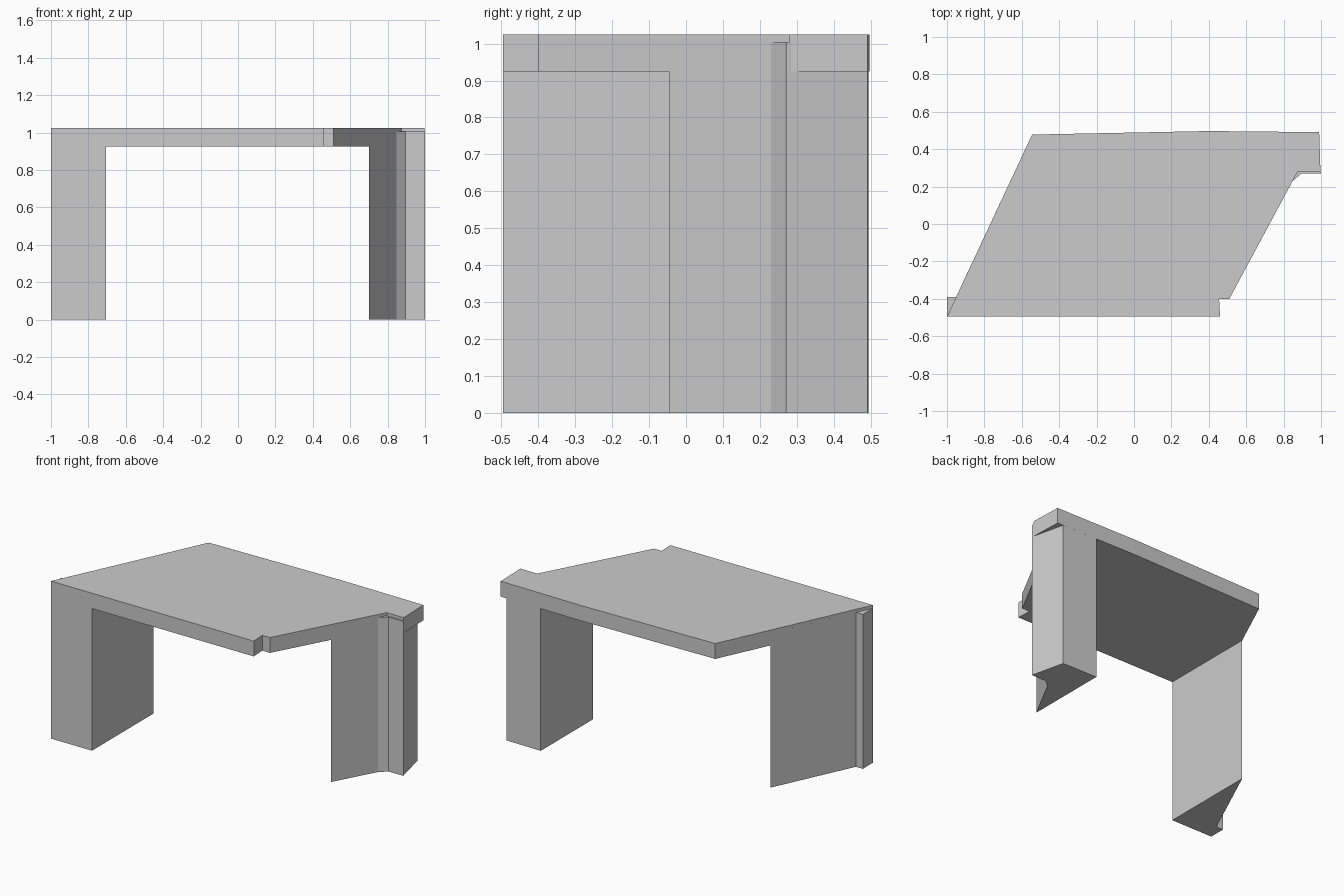
import bpy, bmesh

if "Cube" in bpy.data.objects:
    bpy.data.objects.remove(bpy.data.objects["Cube"])


def prism(name, outline, z0, z1):
    """Extrude a counter-clockwise plan outline from z0 to z1."""
    bm = bmesh.new()
    face = bm.faces.new([bm.verts.new((x, y, z0)) for x, y in outline])
    ext = bmesh.ops.extrude_face_region(bm, geom=[face], use_keep_orig=True)
    top = [g for g in ext["geom"] if isinstance(g, bmesh.types.BMVert)]
    bmesh.ops.translate(bm, verts=top, vec=(0, 0, z1 - z0))
    bmesh.ops.recalc_face_normals(bm, faces=bm.faces)
    mesh = bpy.data.meshes.new(name)
    bm.to_mesh(mesh)
    bm.free()
    obj = bpy.data.objects.new(name, mesh)
    bpy.context.collection.objects.link(obj)
    return obj


# Slanted top slab with a notched front right corner
table = prism("table", [
    (-1, -0.495), (0.46, -0.495), (0.455, -0.4), (0.51, -0.4),
    (0.875, 0.28), (0.997, 0.28), (0.99, 0.491), (0.4, 0.497),
    (-0.545, 0.478)], 0.925, 1.025)

# Left wedge leg, with a small lip outside the slab edge
left_leg = prism("left_leg", [
    (-1, -0.495), (-0.705, -0.495), (-0.705, 0.136),
    (-0.951, -0.39), (-1, -0.39)], 0, 1.005)

# Right wedge leg with a stepped front corner
right_leg = prism("right_leg", [
    (0.7, -0.046), (0.848, 0.23), (0.895, 0.269), (1, 0.271),
    (0.948, 0.491), (0.7, 0.494)], 0, 1.005)

# Fuse the legs and slab into one clean solid
for leg in (left_leg, right_leg):
    mod = table.modifiers.new("join_" + leg.name, "BOOLEAN")
    mod.operation = "UNION"
    mod.solver = "EXACT"
    mod.object = leg
graph = bpy.context.evaluated_depsgraph_get()
table.data = bpy.data.meshes.new_from_object(table.evaluated_get(graph))
table.modifiers.clear()
for leg in (left_leg, right_leg):
    bpy.data.objects.remove(leg)
